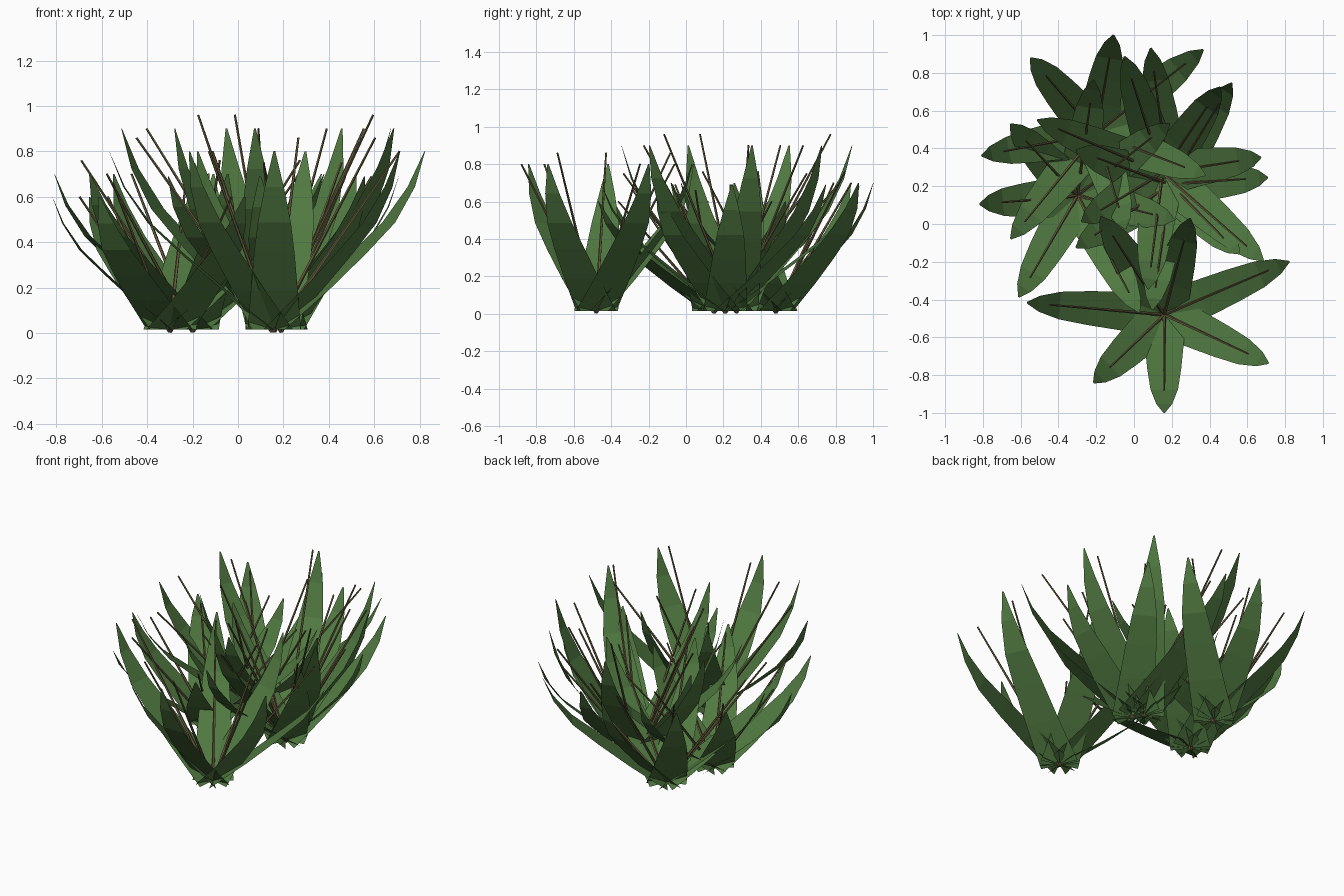
import bpy, bmesh
from math import cos, sin, radians
from mathutils import Vector

if "Cube" in bpy.data.objects:
    bpy.data.objects.remove(bpy.data.objects["Cube"])

def material(name, color):
    m = bpy.data.materials.new(name)
    m.diffuse_color = (*color, 1)
    m.use_nodes = True
    m.node_tree.nodes["Principled BSDF"].inputs["Base Color"].default_value = m.diffuse_color
    return m

leaf_green = material("leaf_green", (0.08, 0.19, 0.052))
stalk_brown = material("stalk_brown", (0.14, 0.115, 0.05))

# leaf profile: outward fraction, height fraction, half width
PROFILE = [(0, 0, .118), (.3, .22, .103), (.55, .42, .09),
           (.76, .60, .073), (.91, .80, .042), (1, 1, .004)]

# clumps: centre x, centre y, leaf height, [(angle, reach), ...]
CLUMPS = [
    (.16, -.48, .8, [(335, .61), (23, .72), (75, .53), (123, .62),
                     (175, .73), (224, .52), (270, .52)]),
    (.15, .27, .9, [(108, .65), (157, .72), (211, .50), (263, .62),
                    (319, .71), (9, .53), (56, .55)]),
    (-.30, .15, .6, [(240, .62), (298, .70), (346, .53), (38, .62),
                     (82, .62), (133, .52), (185, .52)]),
    (-.20, .48, .7, [(191, .62), (231, .72), (287, .53), (339, .62),
                     (38, .72), (80, .53), (131, .53)]),
    (.19, .21, .69, [(58.6, .63), (98, .73), (160, .53), (214, .60),
                     (262, .67), (315, .52), (4, .52)]),
]

def finish(bm, name, mat):
    me = bpy.data.meshes.new(name)
    bm.to_mesh(me)
    bm.free()
    me.materials.append(mat)
    bpy.context.collection.objects.link(bpy.data.objects.new(name, me))

def add_leaf(bm, c, ang, reach, height):
    d = Vector((cos(ang), sin(ang), 0))
    s = Vector((-d.y, d.x, 0))
    rows = []
    for f, h, w in PROFILE:
        p = c + d * reach * f + Vector((0, 0, .015 + (height - .015) * h))
        rows.append((bm.verts.new(p - s * w), bm.verts.new(p + s * w)))
    for (a, b), (e, g) in zip(rows, rows[1:]):
        bm.faces.new((a, b, g, e))

def add_stalk(bm, a, b, r1, r2, n=5):
    q = (b - a).to_track_quat('Z', 'Y')
    ring = lambda p, r: [bm.verts.new(p + q @ Vector((r * cos(radians(360 * i / n)),
                         r * sin(radians(360 * i / n)), 0))) for i in range(n)]
    lo, hi = ring(a, r1), ring(b, r2)
    for i in range(n):
        j = (i + 1) % n
        bm.faces.new((lo[i], lo[j], hi[j], hi[i]))
    bm.faces.new(lo[::-1])
    bm.faces.new(hi)

# build each clump: broad curved leaves and a straight thin stalk over each
for k, (x, y, h, leaves) in enumerate(CLUMPS, 1):
    lb, sb = bmesh.new(), bmesh.new()
    c = Vector((x, y, 0))
    for i, (deg, reach) in enumerate(leaves):
        a = radians(deg)
        add_leaf(lb, c, a, reach, h)
        rise = .06 if i in (0, 2, 4) else 0      # alternate stalks stand taller
        tip = c + Vector((cos(a), sin(a), 0)) * (reach - .12) + Vector((0, 0, h + rise))
        add_stalk(sb, c + Vector((0, 0, .007)), tip, .010, .005)
    finish(lb, f"clump_{k}_leaves", leaf_green)
    finish(sb, f"clump_{k}_stalks", stalk_brown)
